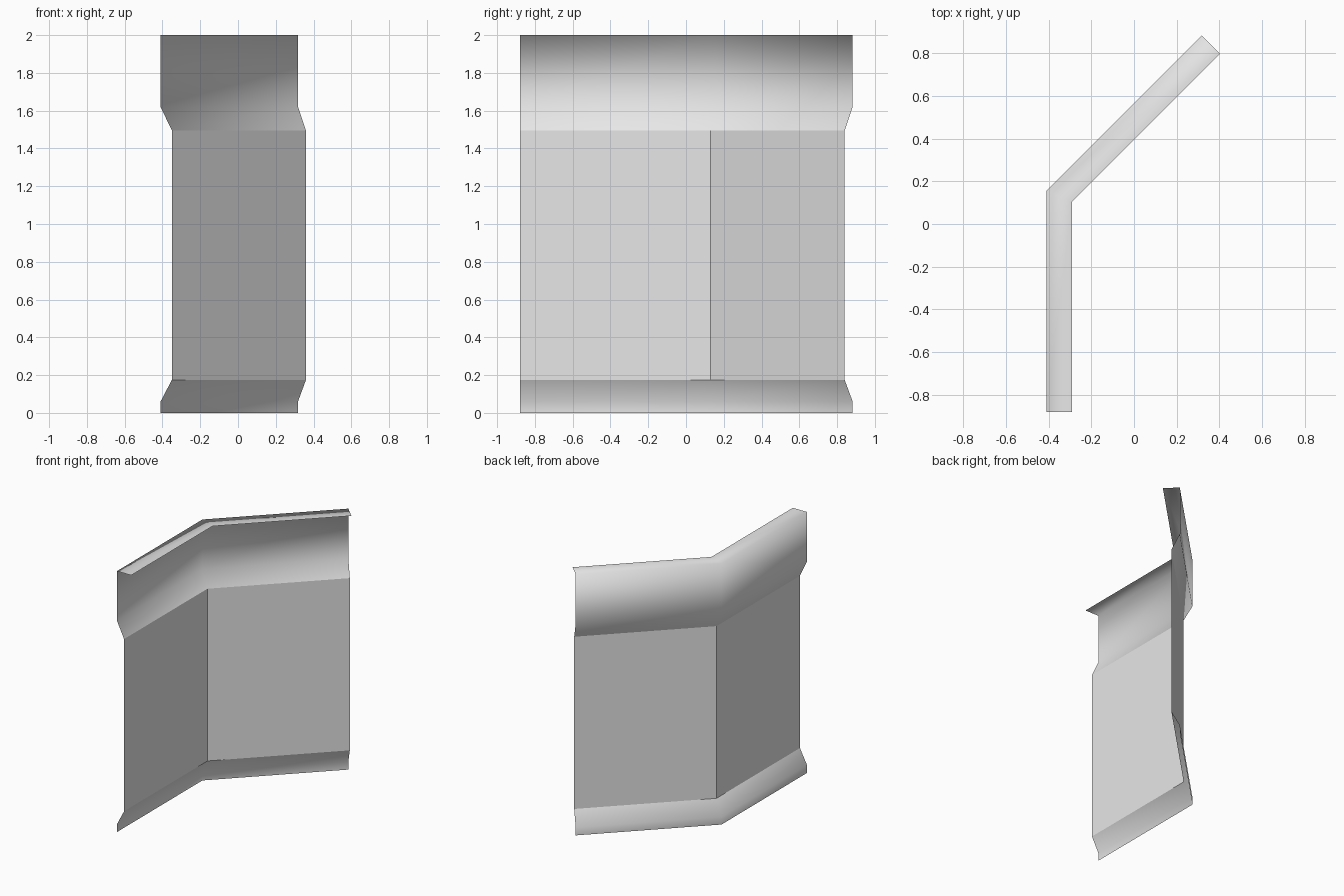
import bpy
import bmesh

cube = bpy.data.objects.get("Cube")
if cube:
    bpy.data.objects.remove(cube, do_unlink=True)

# One plain grey for the whole model
grey = bpy.data.materials.new("light_grey")
grey.use_nodes = True
colour = (0.8, 0.8, 0.8, 1)
grey.diffuse_color = colour
grey.node_tree.nodes["Principled BSDF"].inputs["Base Color"].default_value = colour


def plan_point(station, out):
    """Point on the bent plan line, pushed outwards and mitred at the bend."""
    return [
        (-0.35 - out, -0.88),
        (-0.35 - out, 0.13 + 0.414 * out),
        (0.36 - 0.707 * out, 0.84 + 0.707 * out),
    ][station]


def sweep(name, profile, smooth):
    """Sweep an (outward offset, height) profile along the bent plan line."""
    bm = bmesh.new()
    rows = [[bm.verts.new((*plan_point(s, out), z)) for out, z in profile]
            for s in range(3)]
    for near, far in zip(rows, rows[1:]):
        for k in range(len(profile) - 1):
            face = bm.faces.new((near[k], near[k + 1], far[k + 1], far[k]))
            face.smooth = smooth
    mesh = bpy.data.meshes.new(name)
    bm.to_mesh(mesh)
    bm.free()
    mesh.materials.append(grey)
    obj = bpy.data.objects.new(name, mesh)
    bpy.context.collection.objects.link(obj)
    return obj


# Bottom moulding flaring outwards to the floor
sweep("base_moulding", [(0.06, 0), (0.06, 0.06), (0, 0.175)], True)

# Flat wall with a crisp bend
sweep("wall_panel", [(0, 0.175), (0, 1.495)], False)

# Top moulding flaring outwards, closed by a flat inward lip
sweep("top_moulding", [(0, 1.495), (0.06, 1.62), (0.06, 2), (-0.06, 2)], True)
